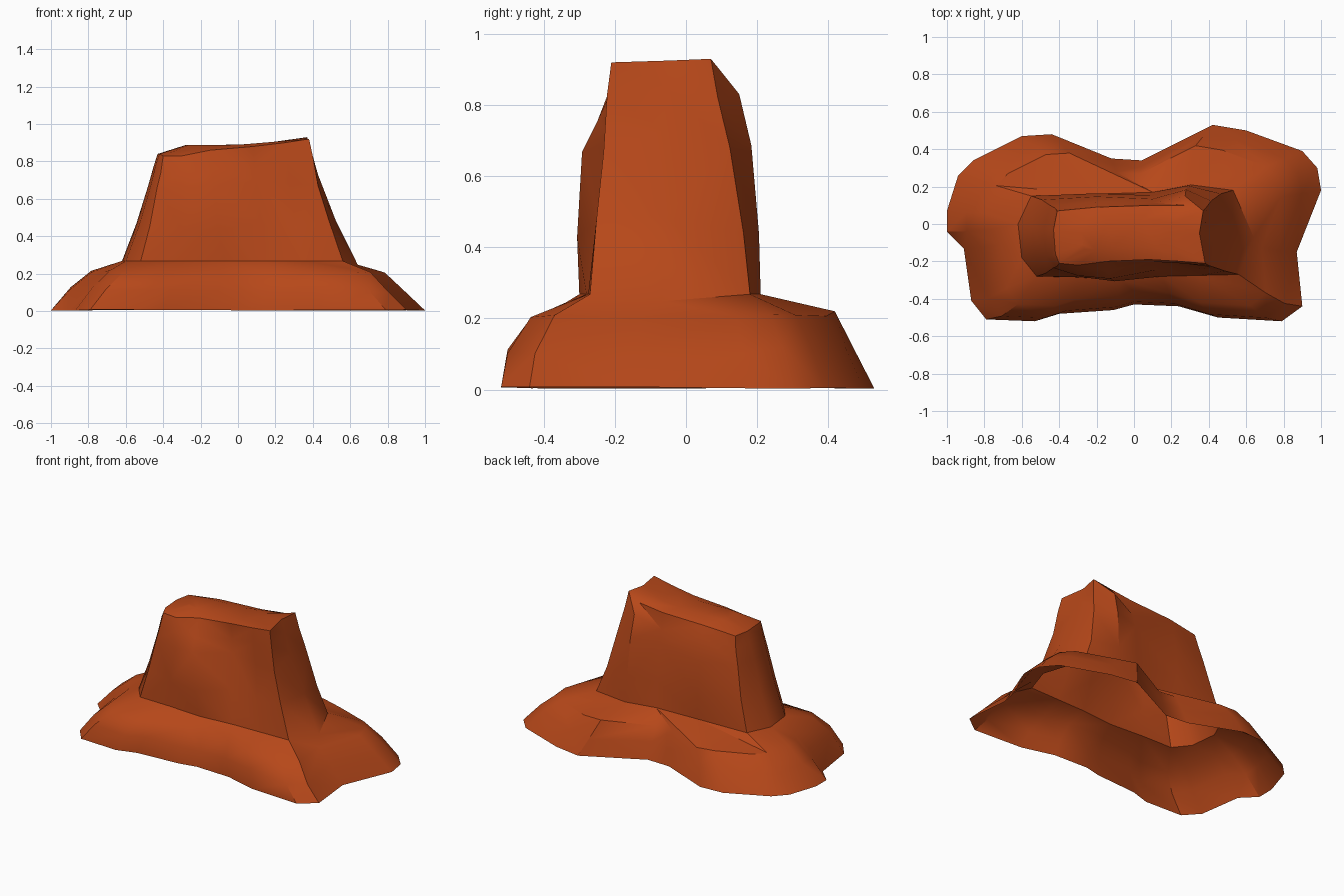
import bpy, bmesh, math, random

if "Cube" in bpy.data.objects:
    bpy.data.objects.remove(bpy.data.objects["Cube"])
random.seed(4)

# Ground outline, counter-clockwise from the right end
RIM = [(1, .18), (.98, .3), (.9, .39), (.6, .5), (.42, .53), (.04, .34), (-.12, .35),
       (-.44, .48), (-.6, .47), (-.86, .34), (-.94, .26), (-1, .07), (-1, -.04),
       (-.91, -.13), (-.87, -.41), (-.79, -.51), (-.53, -.52), (-.4, -.48), (-.11, -.46),
       (0, -.43), (.24, -.44), (.45, -.5), (.79, -.52), (.9, -.44), (.87, -.15)]
# Tower foot and crown, same order and point count
FOOT = [(.64, -.07), (.53, .18), (.3, .21), (.1, .17), (-.2, .16), (-.55, .15), (-.62, 0),
        (-.6, -.18), (-.52, -.28), (-.3, -.285), (-.07, -.3), (.15, -.28), (.35, -.275),
        (.56, -.27)]
CROWN = [(.35, -.05, .925), (.37, .07, .93), (.27, .1, .89), (.1, .1, .87), (-.2, .09, .86),
         (-.41, .07, .84), (-.43, -.03, .84), (-.42, -.16, .84), (-.4, -.21, .83),
         (-.3, -.22, .83), (-.15, -.2, .86), (.08, -.19, .88), (.25, -.2, .9),
         (.38, -.21, .92)]
# How long each wall keeps its foot depth before leaning in (1 = straight lean)
BULGE = [1, 1.5, 4, 4, 3, 1.5, 1, 1, 1.3, 5, 5, 2, 1.2, 1.1]
# Hollows cut into the front (+) and back (-) walls
DENT = {11: .035, 12: .012, 3: -.02}
FOOT_Z = .268

bm = bmesh.new()


def ring(points):
    return [bm.verts.new(p) for p in points]


def loft(a, b):
    # alternate diagonals give the broken, faceted look
    n = len(a)
    for i in range(n):
        j = (i + 1) % n
        if random.random() < .5:
            bm.faces.new((a[i], a[j], b[j]))
            bm.faces.new((a[i], b[j], b[i]))
        else:
            bm.faces.new((a[i], a[j], b[i]))
            bm.faces.new((a[j], b[j], b[i]))


def angles(r):
    # unwrapped angle of each point around the rock, closed by a full turn
    out = []
    for v in r + [r[0]]:
        t = math.atan2(v.co.y * 1.7, v.co.x)
        while out and t < out[-1] - .5:
            t += 2 * math.pi
        out.append(t)
    return out


def zipper(a, b):
    # triangle strip between rings of different point counts
    aa, ab, i, j = angles(a), angles(b), 0, 0
    while i < len(a) or j < len(b):
        va, vb = a[i % len(a)], b[j % len(b)]
        if j == len(b) or (i < len(a) and aa[i + 1] <= ab[j + 1]):
            i += 1
            bm.faces.new((va, a[i % len(a)], vb))
        else:
            j += 1
            bm.faces.new((va, b[j % len(b)], vb))


# Sloping base, open underneath, steeper at the front
def base_ring(sx, front, back, z, jit):
    u = random.uniform
    return ring([(x * sx, y * (front if y < 0 else back), z + u(-jit, jit)) for x, y in RIM])


rim = base_ring(1, 1, 1, .005, .003)
slope = base_ring(.895, .965, .9, .115, .015)
shoulder = base_ring(.785, .84, .79, .21, .01)
loft(rim, slope)
loft(slope, shoulder)

# Tower, leaning in towards the crown
foot = ring([(x, y, FOOT_Z - (.02 if i == 0 else 0)) for i, (x, y) in enumerate(FOOT)])
zipper(shoulder, foot)
last = foot
for t, hollow in ((.3, .6), (.66, 1.2), (.86, .6)):
    pts = []
    for i, (f, c) in enumerate(zip(FOOT, CROWN)):
        x = f[0] + (c[0] - f[0]) * t ** .75
        y = f[1] + (c[1] - f[1]) * t ** BULGE[i] + DENT.get(i, 0) * hollow
        z = FOOT_Z + (c[2] - FOOT_Z) * t
        pts.append((x, y + random.uniform(-.008, .008), z + random.uniform(-.03, .03)))
    new = ring(pts)
    loft(last, new)
    last = new
crown = ring(CROWN)
loft(last, crown)

# Gently domed top
ridge = ring([(-.06 + (x + .06) * .6, -.06 + (y + .06) * .5, .887 + .05 * max(0, x))
              for x, y, z in CROWN])
loft(crown, ridge)
bm.faces.new(ridge)

bmesh.ops.triangulate(bm, faces=[f for f in bm.faces if len(f.verts) > 3])
bmesh.ops.recalc_face_normals(bm, faces=bm.faces[:])
mesh = bpy.data.meshes.new("rock_outcrop")
bm.to_mesh(mesh)
bm.free()

rock = bpy.data.objects.new("rock_outcrop", mesh)
bpy.context.collection.objects.link(rock)
mat = bpy.data.materials.new("red_sandstone")
mat.diffuse_color = (.47, .064, .01, 1)
mat.use_nodes = True
mat.node_tree.nodes["Principled BSDF"].inputs["Base Color"].default_value = mat.diffuse_color
mesh.materials.append(mat)
bpy.context.view_layer.objects.active = rock
rock.select_set(True)
bpy.ops.object.shade_smooth_by_angle(angle=math.radians(32))
